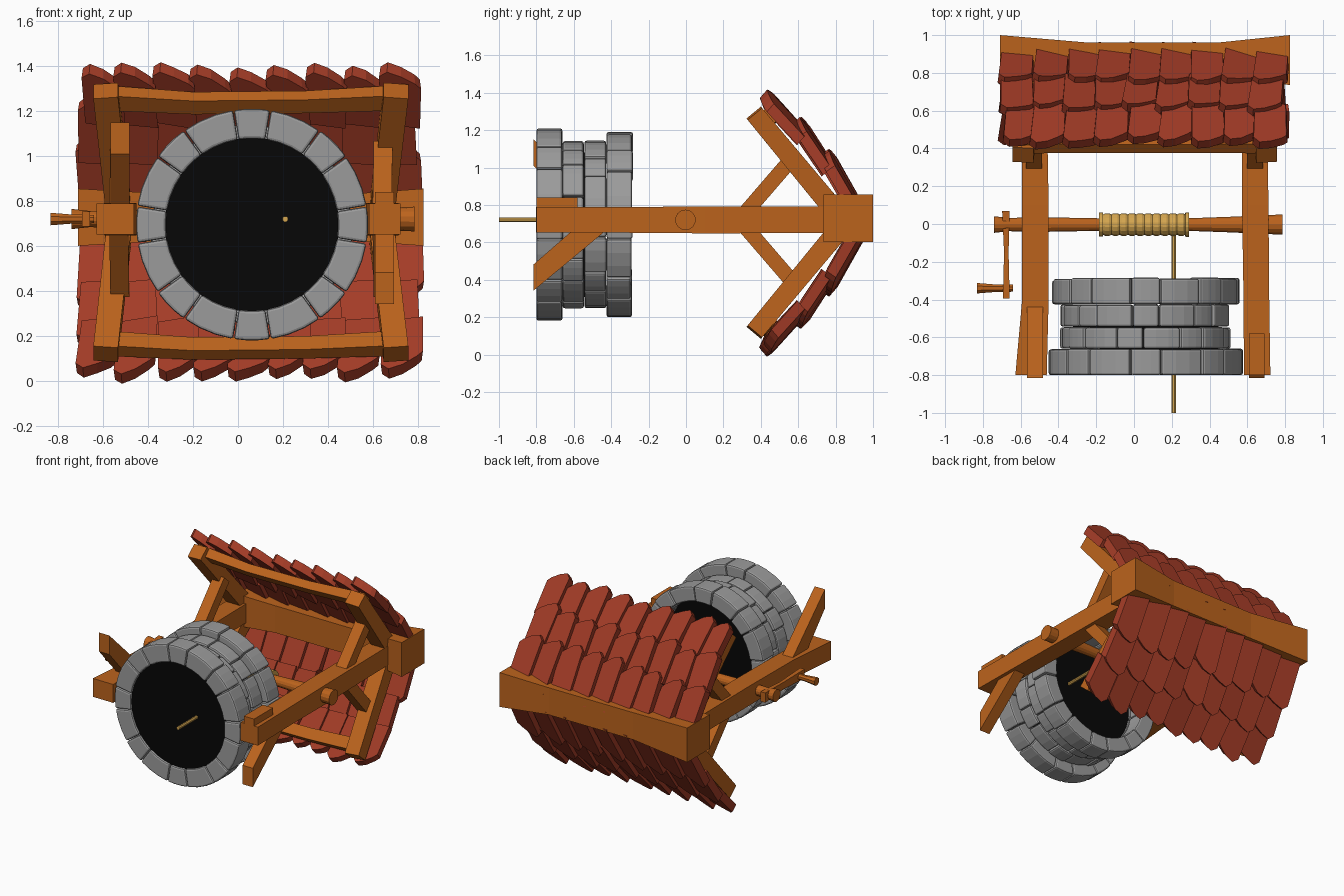
import bpy, bmesh, math, random
from mathutils import Vector as V

if "Cube" in bpy.data.objects:
    bpy.data.objects.remove(bpy.data.objects["Cube"])

random.seed(4)
ZC = 0.705  # height of the well's axis plane (the well lies on its back)


def material(name, rgb):
    m = bpy.data.materials.new(name)
    m.diffuse_color = (*rgb, 1)
    m.use_nodes = True
    m.node_tree.nodes["Principled BSDF"].inputs["Base Color"].default_value = m.diffuse_color
    return m


WOOD = material("wood", (0.5, 0.125, 0.012))
TILE = material("red_tile", (0.37, 0.045, 0.02))
ROPE = material("rope", (0.66, 0.38, 0.08))
DARK = material("dark", (0.002, 0.002, 0.002))
STONE = material("stone", (0.33, 0.33, 0.33))


def finish(name, bm, mat=None, bevel=0):
    bmesh.ops.recalc_face_normals(bm, faces=bm.faces)
    me = bpy.data.meshes.new(name)
    bm.to_mesh(me)
    bm.free()
    ob = bpy.data.objects.new(name, me)
    bpy.context.collection.objects.link(ob)
    if mat:
        me.materials.append(mat)
    if bevel:
        mod = ob.modifiers.new("bevel", "BEVEL")
        mod.width, mod.segments, mod.limit_method = bevel, 2, "ANGLE"
        mod.angle_limit = math.radians(40)
    return ob


def loft(name, stations, side=(1, 0, 0), sides=4, mat=WOOD):
    """Loft square or round sections; station = (centre, half width, half depth)."""
    bm = bmesh.new()
    t = (V(stations[-1][0]) - V(stations[0][0])).normalized()
    n = t.cross(V(side)).normalized()
    s = n.cross(t)
    k = math.sqrt(2) if sides == 4 else 1
    rings = []
    for c, a, b in stations:
        ring = []
        for i in range(sides):
            g = 2 * math.pi * (i + 0.5) / sides
            ring.append(bm.verts.new(V(c) + s * a * k * math.cos(g) + n * b * k * math.sin(g)))
        rings.append(ring)
    for r0, r1 in zip(rings, rings[1:]):
        for i in range(sides):
            j = (i + 1) % sides
            bm.faces.new((r0[i], r0[j], r1[j], r1[i]))
    bm.faces.new(rings[0])
    bm.faces.new(rings[-1])
    return finish(name, bm, mat)


def lathe_x(name, profile, y, z, sides, mat):
    return loft(name, [((x, y, z), r, r) for x, r in profile], (0, 1, 0), sides, mat)


# Stone courses: alternating narrow and wide wedge blocks
CX, CZ = 0.062, 0.695


def stone_course(name, y0, y1, r_in, r_out, turn, jitter_r, jitter_y):
    bm = bmesh.new()
    for i in range(16):
        half = (9.2 if i % 2 == 0 else 13.3) - 0.25
        mid = i * 22.5 + turn
        ro = r_out - random.uniform(0, jitter_r)
        yt = y1 - random.uniform(0, jitter_y)
        secs = []
        for k in range(4):
            g = math.radians(mid - half + 2 * half * k / 3)
            secs.append([bm.verts.new((CX + r * math.cos(g), y, CZ + r * math.sin(g)))
                         for r, y in ((r_in, y0), (ro, y0), (ro, yt), (r_in, yt))])
        for a, b in zip(secs, secs[1:]):
            for q in range(4):
                p = (q + 1) % 4
                bm.faces.new((a[q], a[p], b[p], b[q]))
        bm.faces.new(secs[0])
        bm.faces.new(secs[-1])
    finish(name, bm, STONE, bevel=0.012)


stone_course("stone_base", -0.80, -0.66, 0.383, 0.517, 0, 0.003, 0.004)
stone_course("stone_course_lower", -0.66, -0.545, 0.383, 0.455, 11, 0.015, 0.004)
stone_course("stone_course_upper", -0.543, -0.425, 0.383, 0.452, 0, 0.015, 0.004)
stone_course("stone_rim", -0.425, -0.283, 0.383, 0.498, 0, 0.008, 0.015)

# Dark fill of the shaft
loft("shaft_fill", [((CX, -0.785, CZ), 0.388, 0.388), ((CX, -0.44, CZ), 0.388, 0.388)],
     sides=32, mat=DARK)

# Posts with a foot brace each, on opposite faces
PZ = 0.72
loft("left_post", [((-0.545, -0.80, PZ), 0.083, 0.068), ((-0.522, -0.40, PZ), 0.07, 0.068),
                   ((-0.522, 0.10, PZ), 0.07, 0.072), ((-0.53, 0.80, PZ), 0.066, 0.07)])
loft("right_post", [((0.652, -0.80, PZ), 0.07, 0.068), ((0.648, -0.40, PZ), 0.068, 0.068),
                    ((0.642, 0.10, PZ), 0.07, 0.072), ((0.635, 0.80, PZ), 0.066, 0.07)])


def foot_brace(name, x, s, reach):
    """Diagonal brace with its far end cut square to the ground."""
    bm = bmesh.new()
    out = [(-0.42, 0.05), (-0.60, 0.05), (-0.815, reach - 0.14), (-0.815, reach)]
    a, b = ([bm.verts.new((x + e, y, PZ + s * z)) for y, z in out] for e in (-0.042, 0.042))
    bm.faces.new(a)
    bm.faces.new(b)
    for i in range(4):
        j = (i + 1) % 4
        bm.faces.new((a[i], a[j], b[j], b[i]))
    finish(name, bm, WOOD)


foot_brace("left_foot_brace", -0.525, 1, 0.43)
foot_brace("right_foot_brace", 0.65, -1, 0.378)
loft("right_foot_block", [((0.65, -0.80, 0.80), 0.042, 0.04), ((0.65, -0.58, 0.80), 0.042, 0.04)])

# Ridge beam, waisted in the middle
loft("ridge_beam", [((-0.71, 0.868, 0.728), 0.132, 0.127), ((-0.24, 0.868, 0.728), 0.092, 0.10),
                    ((0.45, 0.868, 0.728), 0.093, 0.10), ((0.825, 0.868, 0.728), 0.132, 0.127)],
     (0, 1, 0))

# Roof: rafters, struts, eave beams and overlapping tiles on both slopes
COURSES = [(0.925, 0.085), (0.755, 0.325), (0.61, 0.495), (0.44, 0.642)]
for s, tag in ((1, "upper"), (-1, "lower")):
    for x, xe, side in ((-0.53, -0.588, "left"), (0.64, 0.702, "right")):
        loft(f"{side}_{tag}_rafter", [((x, 0.80, ZC + s * 0.06), 0.055, 0.055),
                                      ((xe, 0.365, ZC + s * 0.585), 0.055, 0.05)])
        loft(f"{side}_{tag}_strut", [((x, 0.31, PZ + s * 0.03), 0.042, 0.04),
                                     ((x + 0.005, 0.56, PZ + s * 0.32), 0.042, 0.04)])
    ez = ZC + s * 0.545
    loft(f"{tag}_eave_beam", [((-0.62, 0.43, ez + 0.01), 0.035, 0.045),
                              ((-0.2, 0.425, ez - 0.015), 0.03, 0.04),
                              ((0.3, 0.425, ez - 0.01), 0.03, 0.04),
                              ((0.74, 0.43, ez + 0.01), 0.035, 0.045)], (0, 0.74, s * 0.67))
    bm = bmesh.new()
    for row, (p, q) in enumerate(zip(COURSES, COURSES[1:])):
        top, end = V((0, p[0], ZC + s * p[1])), V((0, q[0], ZC + s * q[1]))
        down = (end - top).normalized()
        out = V((0, down.z * s, -down.y * s))  # outward normal of the slope
        length = (end - top).length
        for i in range(9):
            w = 0.166
            x = -0.612 + i * w + random.uniform(-0.012, 0.012) + (0.008, -0.01, 0.01)[row]
            L = length + 0.025 + random.uniform(-0.02, 0.02)
            skew, tilt = random.uniform(-0.02, 0.005), random.uniform(0.012, 0.04)
            cut = random.uniform(0.03, 0.055)
            shape = [(-0.5, -0.04), (0.5, -0.04), (0.53, L - cut - 0.025), (0.38, L - cut),
                     (0.02, L - 0.008), (-0.34, L + 0.01), (-0.54, L - 0.022)]
            lay = []
            for c in (-0.036, 0.022):
                shrink = 1.05 if c < 0 else 0.98
                lay.append([bm.verts.new(V((x + a * w * shrink + skew * b / L, 0, 0)) + top + down * b
                            + out * (c + 0.03 * b / L - 0.014 + tilt * -a)) for a, b in shape])
            n = len(shape)
            bm.faces.new(lay[0])
            bm.faces.new(lay[1])
            for k in range(n):
                m = (k + 1) % n
                bm.faces.new((lay[0][k], lay[0][m], lay[1][m], lay[1][k]))
    finish(f"{tag}_roof_tiles", bm, TILE)

# Windlass axle, rope drum, crank and hanging rope
AY = -0.003
lathe_x("axle", [(-0.74, 0.045), (-0.66, 0.036), (-0.5, 0.04), (-0.18, 0.034), (0.28, 0.034),
                 (0.5, 0.042), (0.785, 0.055)], AY, PZ, 14, WOOD)
coil = [(-0.185, 0.065), (-0.165, 0.065)]
for i in range(10):
    x = -0.163 + i * 0.0435
    coil += [(x, 0.055), (x + 0.012, 0.061), (x + 0.0315, 0.061)]
coil += [(0.27, 0.055), (0.272, 0.066), (0.29, 0.066)]
lathe_x("rope_coil", coil, AY, PZ, 16, ROPE)
loft("crank_arm", [((-0.678, 0.07, PZ), 0.02, 0.036), ((-0.676, -0.15, PZ), 0.012, 0.026),
                   ((-0.676, -0.395, PZ), 0.018, 0.034)])
lathe_x("crank_handle", [(-0.832, 0.03), (-0.74, 0.022), (-0.64, 0.02)], -0.34, PZ, 8, WOOD)
loft("hanging_rope", [((0.21, -0.03, PZ), 0.013, 0.013), ((0.21, -1.0, PZ), 0.013, 0.013)],
     sides=8, mat=ROPE)
